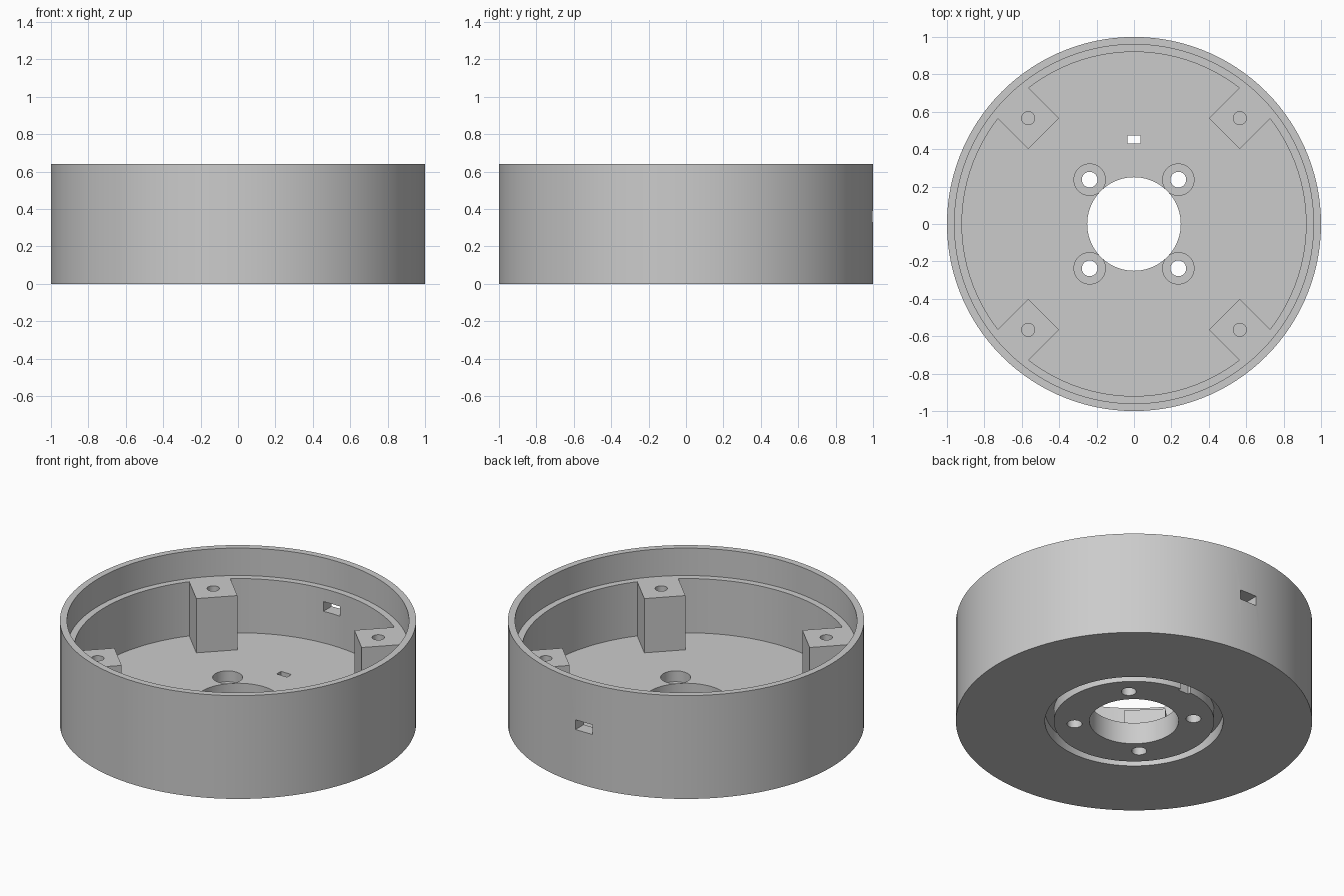
import bpy, bmesh, math
from mathutils import Matrix, Vector

old = bpy.data.objects.get("Cube")
if old:
    bpy.data.objects.remove(old, do_unlink=True)

SEGMENTS = 120
FLOOR, LEDGE, TOP = 0.134, 0.47, 0.64

grey = bpy.data.materials.new("light grey")
grey.use_nodes = True
colour = (0.6, 0.6, 0.6, 1)
grey.diffuse_color = colour
grey.node_tree.nodes["Principled BSDF"].inputs["Base Color"].default_value = colour


def make_object(name, bm):
    bmesh.ops.recalc_face_normals(bm, faces=bm.faces)
    mesh = bpy.data.meshes.new(name)
    bm.to_mesh(mesh)
    bm.free()
    mesh.materials.append(grey)
    obj = bpy.data.objects.new(name, mesh)
    bpy.context.collection.objects.link(obj)
    return obj


def cylinder(name, x, y, radius, low, high):
    bm = bmesh.new()
    bmesh.ops.create_cone(bm, cap_ends=True, segments=48, radius1=radius, radius2=radius,
                          depth=high - low,
                          matrix=Matrix.Translation((x, y, (low + high) / 2)))
    return make_object(name, bm)


def box(name, low, high, angle=0):
    low, high = Vector(low), Vector(high)
    size = high - low
    bm = bmesh.new()
    bmesh.ops.create_cube(bm, size=1, matrix=Matrix.Rotation(angle, 4, "Z")
                          @ Matrix.Translation((low + high) / 2)
                          @ Matrix.Diagonal((*size, 1)))
    return make_object(name, bm)


def combine(target, tool, operation):
    mod = target.modifiers.new(operation, "BOOLEAN")
    mod.operation, mod.solver, mod.object = operation, "EXACT", tool
    bpy.context.view_layer.objects.active = target
    bpy.ops.object.modifier_apply(modifier=mod.name)
    bpy.data.objects.remove(tool, do_unlink=True)


# Round housing: stepped wall, floor with centre hole, ring groove underneath
profile = [(0.25, 0), (0.45, 0), (0.45, 0.07), (0.5, 0.07), (0.5, 0), (1, 0),
           (1, TOP), (0.96, TOP), (0.96, LEDGE), (0.92, LEDGE), (0.92, FLOOR), (0.25, FLOOR)]
bm = bmesh.new()
ring = [bm.verts.new((r, 0, z)) for r, z in profile]
edges = [bm.edges.new((a, b)) for a, b in zip(ring, ring[1:] + ring[:1])]
bmesh.ops.spin(bm, geom=ring + edges, axis=(0, 0, 1), cent=(0, 0, 0),
               angle=math.tau, steps=SEGMENTS, use_duplicate=False)
bmesh.ops.remove_doubles(bm, verts=bm.verts, dist=0.0001)
housing = make_object("housing", bm)

# Four corner posts with blind screw holes, and four counterbored floor holes
for quarter in range(4):
    angle = math.pi / 4 + quarter * math.pi / 2
    c, s = math.cos(angle), math.sin(angle)
    post = box("post", (0.684, -0.117, FLOOR - 0.03), (0.935, 0.117, LEDGE), angle)
    combine(housing, post, "UNION")
    for name, reach, radius, low, high in (
            ("post_hole", 0.8, 0.035, 0.25, LEDGE + 0.1),
            ("floor_hole", 0.335, 0.042, -0.1, FLOOR + 0.1),
            ("counterbore", 0.335, 0.084, 0.067, FLOOR + 0.1)):
        combine(housing, cylinder(name, c * reach, s * reach, radius, low, high), "DIFFERENCE")

# Cable slots through the floor and the back wall
combine(housing, box("floor_slot", (-0.036, 0.43, -0.1), (0.036, 0.472, 0.2)), "DIFFERENCE")
combine(housing, box("wall_slot", (-0.057, 0.85, 0.33), (0.057, 1.1, 0.39)), "DIFFERENCE")

# Smooth the round walls, keep the edges crisp
bpy.ops.object.select_all(action="DESELECT")
housing.select_set(True)
bpy.context.view_layer.objects.active = housing
bpy.ops.object.shade_smooth_by_angle(angle=math.radians(30))
